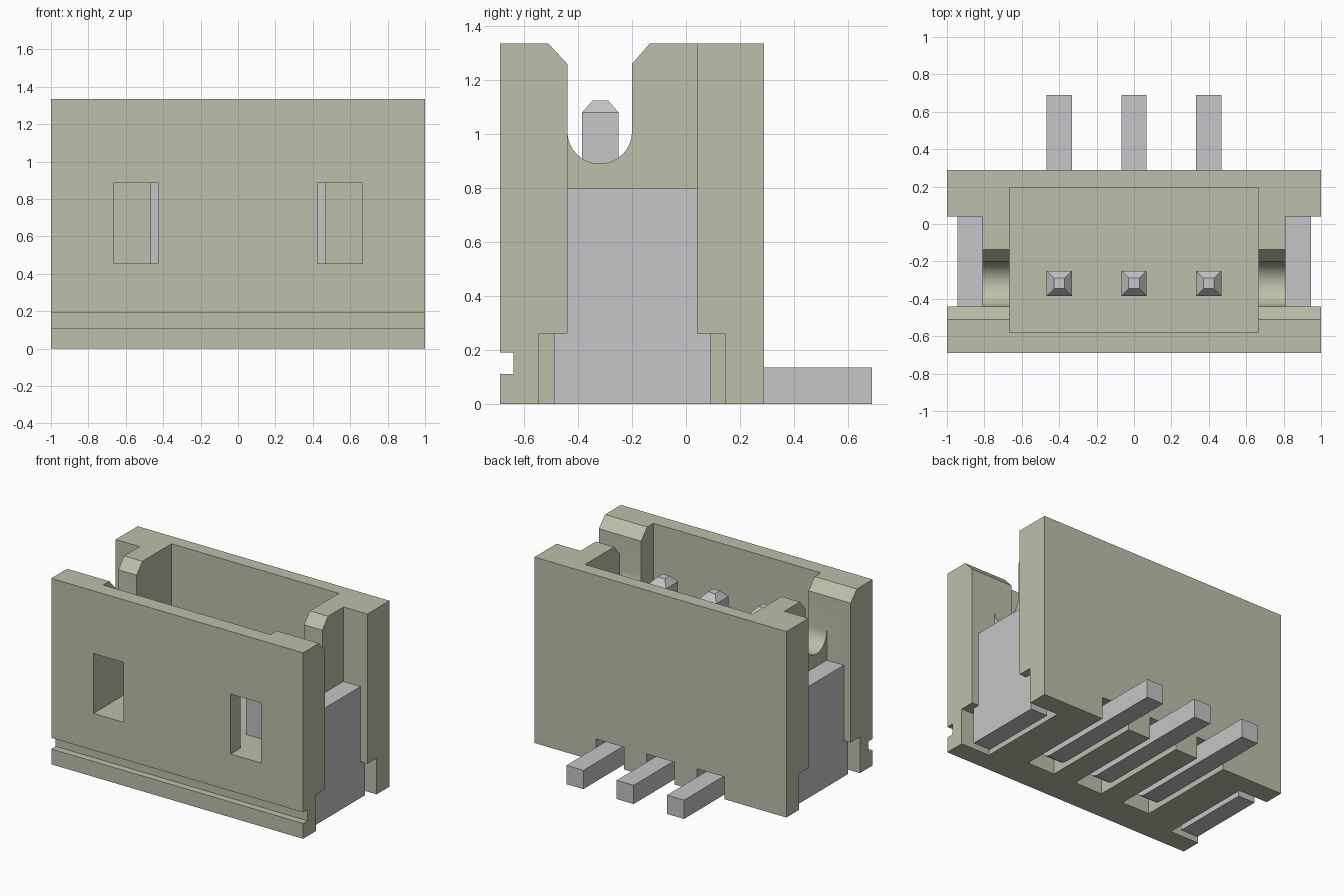
import bpy, bmesh, math
from mathutils import Vector

cube = bpy.data.objects.get("Cube")
if cube:
    bpy.data.objects.remove(cube, do_unlink=True)


def material(name, rgb):
    m = bpy.data.materials.new(name)
    m.use_nodes = True
    m.diffuse_color = (*rgb, 1)
    m.node_tree.nodes["Principled BSDF"].inputs["Base Color"].default_value = (*rgb, 1)
    return m


plastic = material("beige plastic", (0.52, 0.52, 0.41))
metal = material("silver metal", (0.57, 0.56, 0.57))


def prism(name, profile, x0, x1, mat, tip=None):
    """Extrude a (y, z) profile along x; tip = (height, scale) tapers the highest face."""
    bm = bmesh.new()
    base = bm.faces.new([bm.verts.new((x0, y, z)) for y, z in profile])
    ext = bmesh.ops.extrude_face_region(bm, geom=[base])["geom"]
    moved = [v for v in ext if isinstance(v, bmesh.types.BMVert)]
    bmesh.ops.translate(bm, verts=moved, vec=(x1 - x0, 0, 0))
    bmesh.ops.recalc_face_normals(bm, faces=bm.faces)
    if tip:
        top = max(bm.faces, key=lambda f: f.calc_center_median().z)
        centre = top.calc_center_median()
        ring = list(top.verts)
        new = bmesh.ops.extrude_face_region(bm, geom=[top])["geom"]
        if top.is_valid:
            bmesh.ops.delete(bm, geom=[top], context='FACES_ONLY')
        for v in new:
            if isinstance(v, bmesh.types.BMVert):
                v.co = centre + (v.co - centre) * tip[1] + Vector((0, 0, tip[0]))
        bmesh.ops.recalc_face_normals(bm, faces=bm.faces)
    mesh = bpy.data.meshes.new(name)
    bm.to_mesh(mesh)
    bm.free()
    mesh.materials.append(mat)
    ob = bpy.data.objects.new(name, mesh)
    bpy.context.collection.objects.link(ob)
    return ob


def box(name, x, y, z, mat=plastic):
    rect = [(y[0], z[0]), (y[1], z[0]), (y[1], z[1]), (y[0], z[1])]
    return prism(name, rect, x[0], x[1], mat)


def activate(ob):
    bpy.ops.object.select_all(action='DESELECT')
    ob.select_set(True)
    bpy.context.view_layer.objects.active = ob


def cut(target, cutter):
    activate(target)
    mod = target.modifiers.new("cut", 'BOOLEAN')
    mod.operation = 'DIFFERENCE'
    mod.solver = 'EXACT'
    mod.object = cutter
    bpy.ops.object.modifier_apply(modifier=mod.name)
    bpy.data.objects.remove(cutter, do_unlink=True)


def arc(cy, cz, r, a0, a1, n):
    angles = [math.radians(a0 + (a1 - a0) * i / n) for i in range(n + 1)]
    return [(cy + r * math.cos(a), cz + r * math.sin(a)) for a in angles]


# Housing block with its open cavity and front groove
TOP = 1.335
pin_x = (-0.4, 0, 0.4)
housing = box("housing", (-1, 1), (-0.69, 0.29), (0, TOP))
cut(housing, box("cavity", (-0.665, 0.665), (-0.58, 0.195), (0.455, 1.6)))
cut(housing, box("groove", (-1.2, 1.2), (-0.8, -0.64), (0.11, 0.19)))

# Round-bottomed, chamfered slot through both end walls
slot = [(-0.51, 1.6), (-0.51, TOP), (-0.44, 1.26)]
slot += arc(-0.32, 1.01, 0.12, 180, 360, 16)
slot += [(-0.2, 1.26), (-0.135, TOP), (-0.135, 1.6)]
cut(housing, prism("slot", slot, -1.2, 1.2, plastic))

# Side recesses, foot notches and front windows on both ends
for s in (-1, 1):
    def span(a, b):
        return tuple(sorted((s * a, s * b)))
    cut(housing, box("recess", span(0.81, 1.2), (-0.44, 0.04), (-0.2, 1.6)))
    cut(housing, box("notch", span(0.77, 1.2), (-0.545, 0.145), (-0.2, 0.26)))
    cut(housing, box("window", span(0.425, 0.665), (-0.8, -0.5), (0.455, 0.885)))

# Channels under the housing for the pin tails
for x in pin_x:
    cut(housing, box("channel", (x - 0.11, x + 0.11), (-0.46, 0.5), (-0.2, 0.16)))

activate(housing)
bpy.ops.object.shade_smooth_by_angle(angle=math.radians(25))

# Bent contact pins with tapered tips
pin_profile = [(-0.25, 1.08), (-0.385, 1.08)]
pin_profile += arc(-0.285, 0.1, 0.1, 180, 270, 8)
pin_profile += [(0.69, 0), (0.69, 0.135), (-0.25, 0.135)]
for name, x in zip(("right_pin", "middle_pin", "left_pin"), pin_x):
    pin = prism(name, pin_profile, x - 0.0675, x + 0.0675, metal, tip=(0.045, 0.42))
    activate(pin)
    bpy.ops.object.shade_smooth_by_angle(angle=math.radians(25))

# Mounting tabs with widened feet
tab_profile = [(-0.49, 0), (0.09, 0), (0.09, 0.26), (0.04, 0.26),
               (0.04, 0.8), (-0.44, 0.8), (-0.44, 0.26), (-0.49, 0.26)]
for name, s in (("left_mounting_tab", 1), ("right_mounting_tab", -1)):
    prism(name, tab_profile, s * 0.81, s * 0.945, metal)
